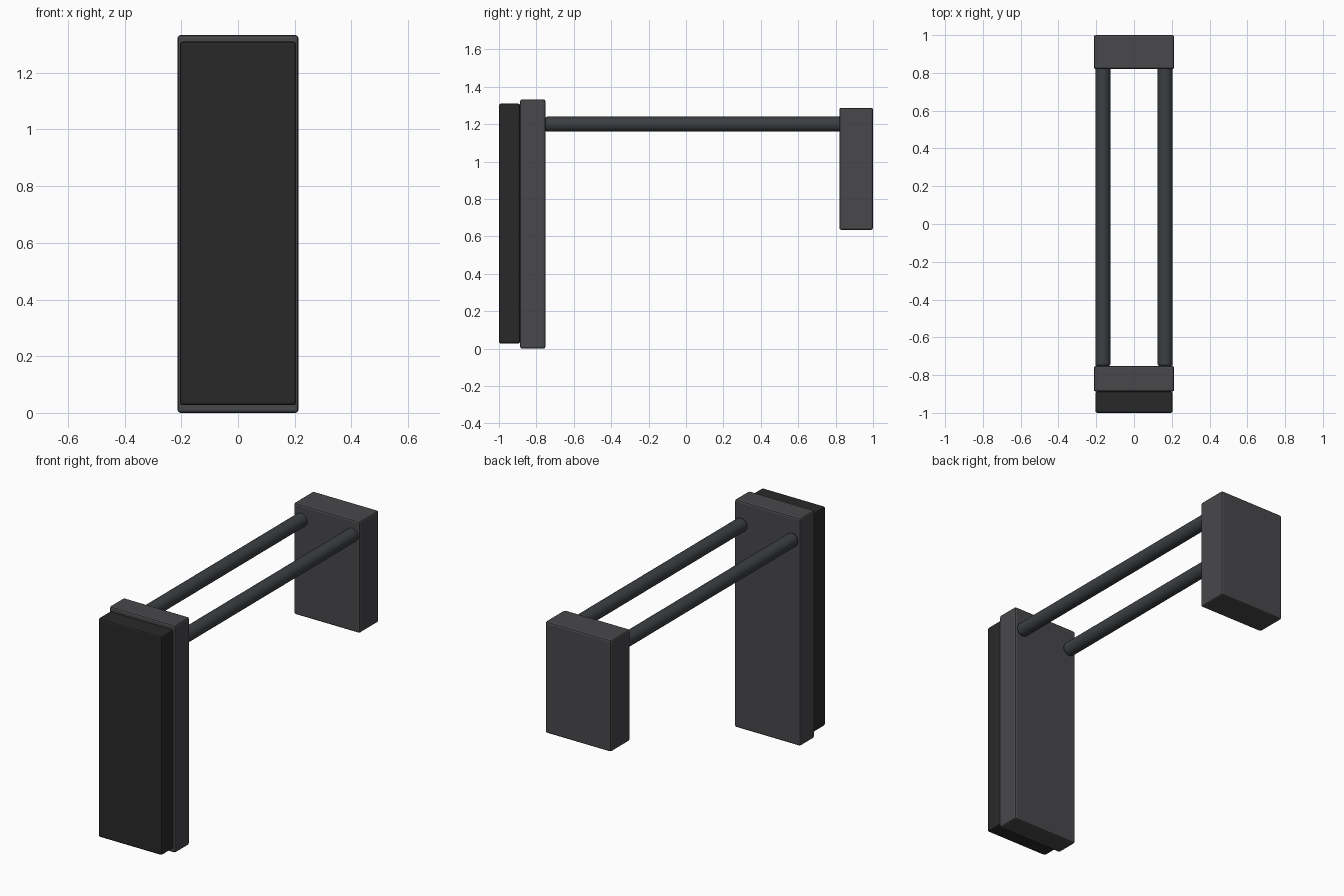
import bpy
import math

if "Cube" in bpy.data.objects:
    bpy.data.objects.remove(bpy.data.objects["Cube"])


def material(name, color):
    m = bpy.data.materials.new(name)
    m.diffuse_color = (*color, 1)
    m.use_nodes = True
    m.node_tree.nodes["Principled BSDF"].inputs["Base Color"].default_value = m.diffuse_color
    return m


PLATE = material("dark_grey", (0.065, 0.065, 0.07))
PAD = material("black_rubber", (0.022, 0.022, 0.022))
ROD = material("rod_steel", (0.045, 0.05, 0.056))


def finish(ob, name, mat, bevel):
    ob.name = name
    ob.data.materials.append(mat)
    b = ob.modifiers.new("edge_bevel", "BEVEL")
    b.width = bevel
    b.segments = 2
    b.limit_method = "ANGLE"
    b.angle_limit = math.radians(40)
    return ob


def block(name, half_x, y0, y1, z0, z1, mat):
    bpy.ops.mesh.primitive_cube_add(size=1, location=(0, (y0 + y1) / 2, (z0 + z1) / 2))
    ob = bpy.context.object
    ob.scale = (2 * half_x, y1 - y0, z1 - z0)
    bpy.ops.object.transform_apply(location=False, rotation=False, scale=True)
    return finish(ob, name, mat, 0.01)


def rod(name, x, y0, y1, z, radius):
    bpy.ops.mesh.primitive_cylinder_add(
        vertices=24, radius=radius, depth=y1 - y0,
        location=(x, (y0 + y1) / 2, z), rotation=(math.pi / 2, 0, 0))
    ob = bpy.context.object
    bpy.ops.object.shade_smooth_by_angle(angle=math.radians(30))
    return finish(ob, name, ROD, 0.01)


# Front pad and its backing plate
block("front_pad", 0.205, -1.0, -0.887, 0.027, 1.31, PAD)
block("front_plate", 0.213, -0.887, -0.752, 0.0, 1.333, PLATE)

# Short rear block
block("rear_block", 0.213, 0.82, 1.0, 0.635, 1.288, PLATE)

# Pair of connecting rods
for side, x in (("left", -0.165), ("right", 0.165)):
    rod(side + "_rod", x, -0.752, 0.832, 1.2, 0.04)
